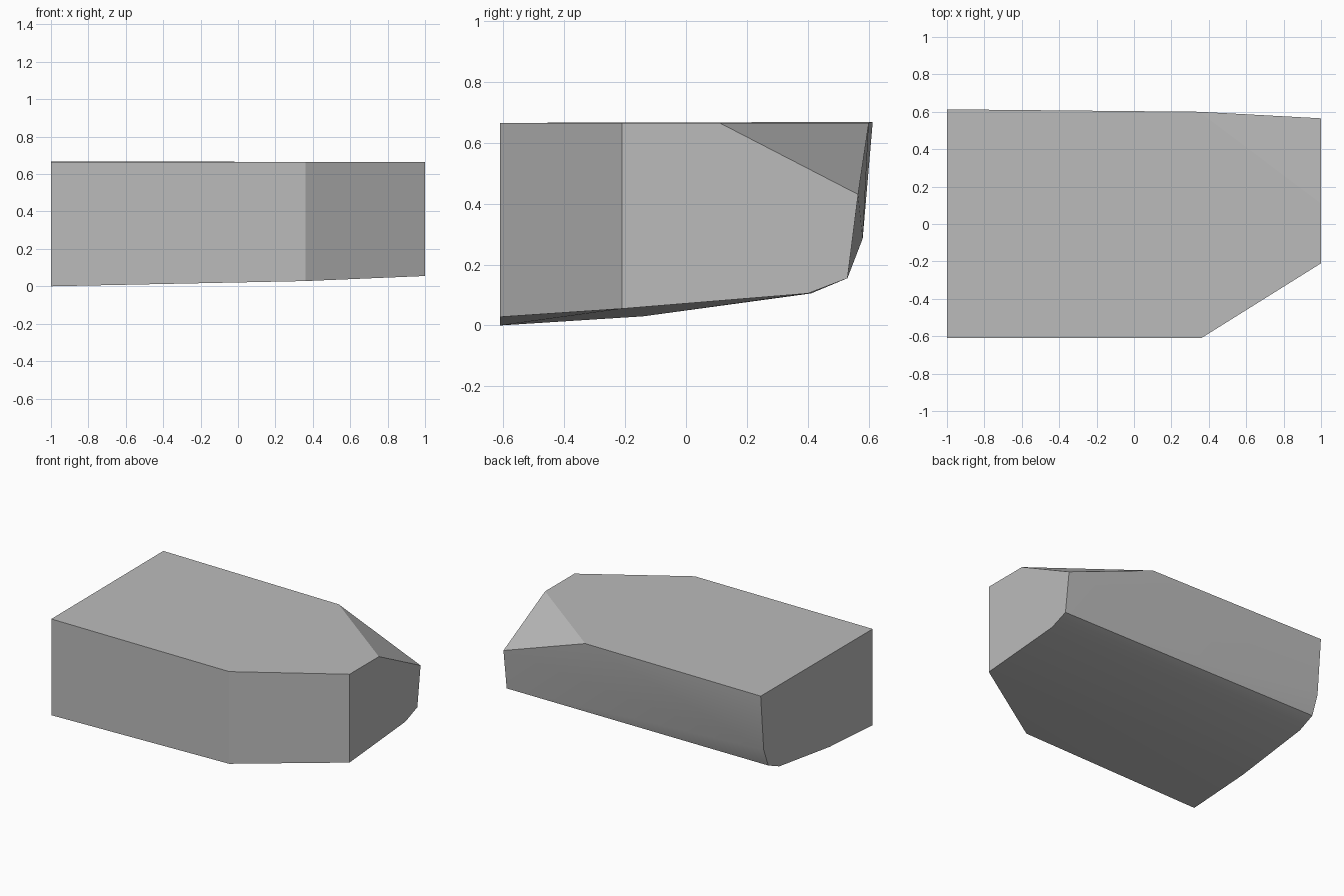
import bpy
import bmesh
import math

if "Cube" in bpy.data.objects:
    bpy.data.objects.remove(bpy.data.objects["Cube"], do_unlink=True)

TOP = 0.665

# Plain grey stone
grey = bpy.data.materials.new("plain grey")
grey.use_nodes = True
colour = (0.5, 0.5, 0.5, 1)
grey.diffuse_color = colour
grey.node_tree.nodes["Principled BSDF"].inputs["Base Color"].default_value = colour

# Cross-sections (y, z) of the two ends
broad_end = [(-0.61, TOP), (-0.61, 0), (-0.14, 0.03), (0.41, 0.105),
             (0.53, 0.157), (0.58, 0.285), (0.613, 0.668)]
narrow_end = [(-0.21, TOP), (-0.21, 0.055), (0.4, 0.105),
              (0.53, 0.155), (0.565, 0.43), (0.11, TOP)]

# Corners between the ends: front bend and the start of the chipped back corner
between = [(0.36, -0.61, TOP), (0.36, -0.61, 0.028), (0.35, 0.6, TOP)]

points = [(-1, y, z) for y, z in broad_end]
points += [(1, y, z) for y, z in narrow_end]
points += between

# Wrap the faceted block around its corners and merge the flat faces
bm = bmesh.new()
for p in points:
    bm.verts.new(p)
hull = bmesh.ops.convex_hull(bm, input=bm.verts[:])
loose = [v for v in bm.verts if not v.link_faces]
bmesh.ops.delete(bm, geom=loose, context='VERTS')
bmesh.ops.dissolve_limit(bm, angle_limit=math.radians(0.8),
                         verts=bm.verts[:], edges=bm.edges[:])
bmesh.ops.recalc_face_normals(bm, faces=bm.faces[:])

mesh = bpy.data.meshes.new("stone_block")
bm.to_mesh(mesh)
bm.free()
mesh.materials.append(grey)
block = bpy.data.objects.new("stone_block", mesh)
bpy.context.collection.objects.link(block)

# Soft underside and back, crisp main edges
bpy.ops.object.select_all(action='DESELECT')
block.select_set(True)
bpy.context.view_layer.objects.active = block
bpy.ops.object.shade_smooth_by_angle(angle=math.radians(30))
